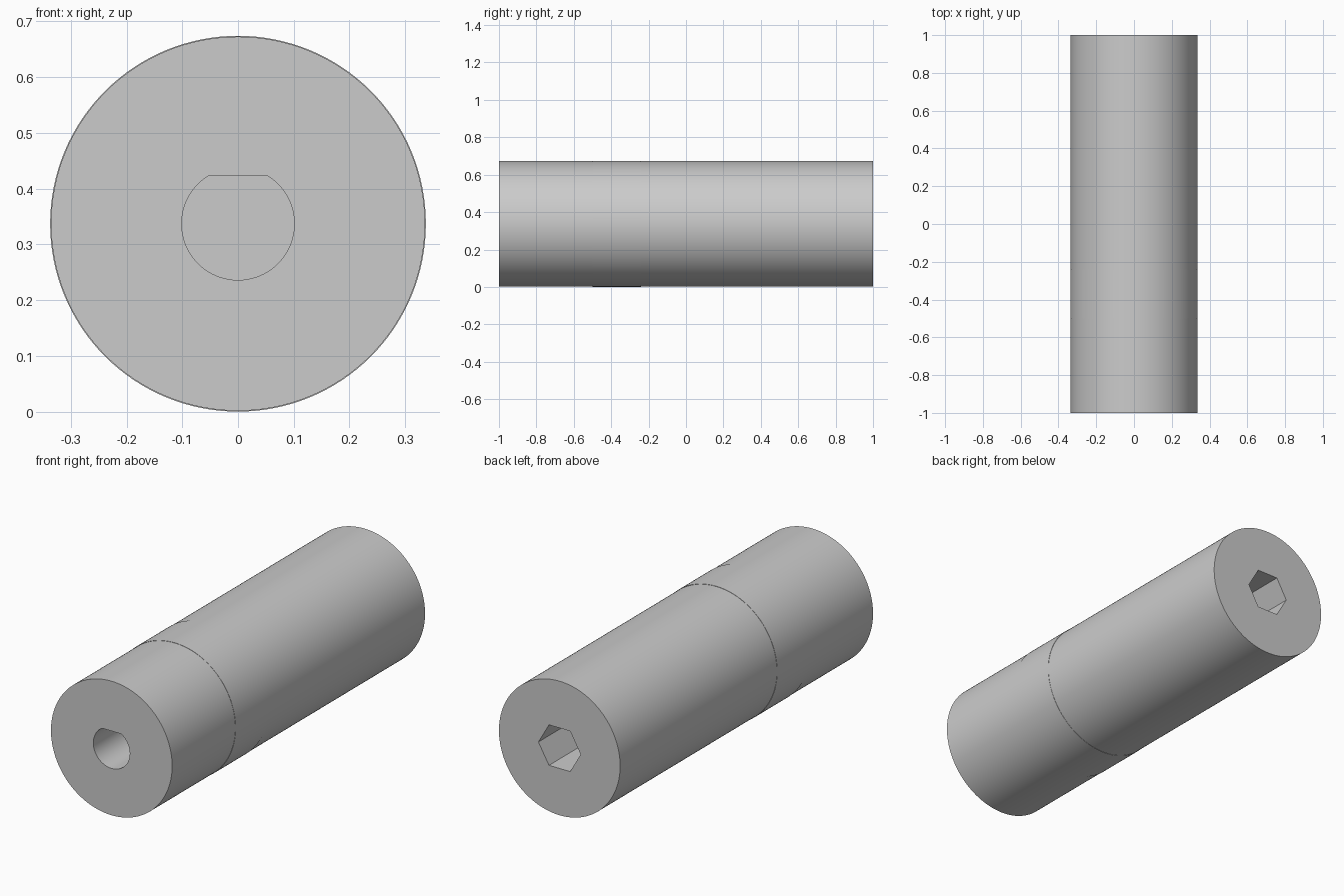
import bpy, bmesh
from math import cos, sin, asin, pi, tau, radians
from mathutils import Vector

AXIS_Z = 0.337      # height of the centre line
SLEEVE_R = 0.3355
CORE_R = 0.337

if "Cube" in bpy.data.objects:
    bpy.data.objects.remove(bpy.data.objects["Cube"], do_unlink=True)

grey = bpy.data.materials.new("plain grey")
grey.use_nodes = True
grey.diffuse_color = (0.6, 0.6, 0.6, 1)
grey.node_tree.nodes["Principled BSDF"].inputs["Base Color"].default_value = (0.6, 0.6, 0.6, 1)


def circle(radius, sides):
    return [(radius * cos(tau * i / sides), radius * sin(tau * i / sides)) for i in range(sides)]


def d_profile(radius, flat, steps=64):
    # Round bore with a flat cut across its top
    start = pi - asin(flat / radius)
    sweep = pi + 2 * asin(flat / radius)
    return [(radius * cos(start + sweep * i / steps),
             radius * sin(start + sweep * i / steps)) for i in range(steps + 1)]


def extrude_part(name, loops, y0, y1):
    # Fill the outline (with any hole) and extrude it along the length
    bm = bmesh.new()
    edges = []
    for loop in loops:
        verts = [bm.verts.new((x, y0, AXIS_Z + z)) for x, z in loop]
        edges += [bm.edges.new((verts[i - 1], verts[i])) for i in range(len(verts))]
    bmesh.ops.triangle_fill(bm, use_beauty=True, use_dissolve=False,
                            edges=edges, normal=Vector((0, -1, 0)))
    result = bmesh.ops.extrude_face_region(bm, geom=bm.faces[:], use_keep_orig=True)
    moved = [g for g in result["geom"] if isinstance(g, bmesh.types.BMVert)]
    bmesh.ops.translate(bm, verts=moved, vec=(0, y1 - y0, 0))
    bmesh.ops.recalc_face_normals(bm, faces=bm.faces[:])
    mesh = bpy.data.meshes.new(name)
    bm.to_mesh(mesh)
    bm.free()
    mesh.materials.append(grey)
    obj = bpy.data.objects.new(name, mesh)
    bpy.context.collection.objects.link(obj)
    bpy.ops.object.select_all(action="DESELECT")
    obj.select_set(True)
    bpy.context.view_layer.objects.active = obj
    bpy.ops.object.shade_smooth_by_angle(angle=radians(30))
    return obj


# Front sleeve with the flatted shaft bore
extrude_part("front_shaft_sleeve",
             [circle(SLEEVE_R, 128), d_profile(0.101, 0.086)], -1, -0.5)
# Solid core that closes both bores
extrude_part("solid_core", [circle(CORE_R, 128)], -0.5, -0.24)
# Rear sleeve with the hexagonal socket
extrude_part("rear_hex_sleeve",
             [circle(SLEEVE_R, 128), circle(0.117, 6)], -0.24, 1)
